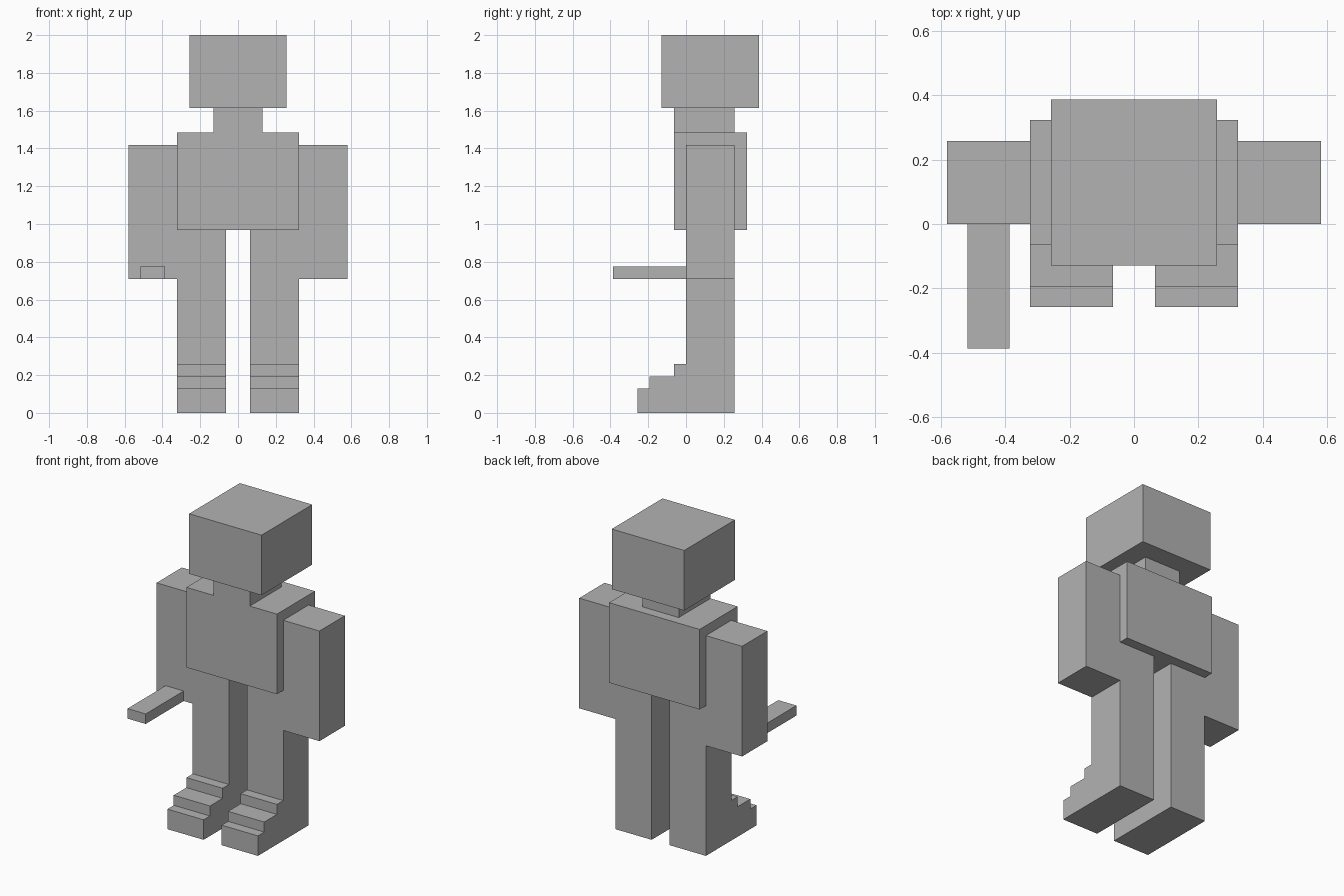
import bpy
import bmesh

cube = bpy.data.objects.get("Cube")
if cube:
    bpy.data.objects.remove(cube, do_unlink=True)

U = 2 / 31  # one block of the figure

grey = bpy.data.materials.new("plain_grey")
grey.use_nodes = True
GREY = (0.45, 0.45, 0.45, 1)
grey.diffuse_color = GREY
grey.node_tree.nodes["Principled BSDF"].inputs["Base Color"].default_value = GREY


def prism(name, x, profile):
    """Extrude a (y, z) outline across the x range, all in blocks."""
    bm = bmesh.new()
    face = bm.faces.new([bm.verts.new((x[0] * U, y * U, z * U)) for y, z in profile])
    ext = bmesh.ops.extrude_face_region(bm, geom=[face])
    moved = [v for v in ext["geom"] if isinstance(v, bmesh.types.BMVert)]
    bmesh.ops.translate(bm, verts=moved, vec=((x[1] - x[0]) * U, 0, 0))
    bmesh.ops.recalc_face_normals(bm, faces=bm.faces)
    mesh = bpy.data.meshes.new(name)
    bm.to_mesh(mesh)
    bm.free()
    mesh.materials.append(grey)
    obj = bpy.data.objects.new(name, mesh)
    bpy.context.collection.objects.link(obj)
    return obj


def box(name, x, y, z):
    return prism(name, x, [(y[0], z[0]), (y[1], z[0]), (y[1], z[1]), (y[0], z[1])])


# Head, neck and chest
box("head", (-4, 4), (-2, 6), (25, 31))
box("neck", (-2, 2), (-1, 4), (23, 25))
box("torso", (-5, 5), (-1, 5), (15, 23))

# Arms and legs, with stepped feet
leg_outline = [(4, 0), (4, 15), (0, 15), (0, 4), (-1, 4), (-1, 3),
               (-3, 3), (-3, 2), (-4, 2), (-4, 0)]
for side, s in (("left", 1), ("right", -1)):
    box(side + "_arm", (5 * s, 9 * s), (0, 4), (11, 22))
    prism(side + "_leg", (s, 5 * s), leg_outline)

# Bar held in the right hand
box("held_bar", (-8, -6), (-6, 0), (11, 12))
